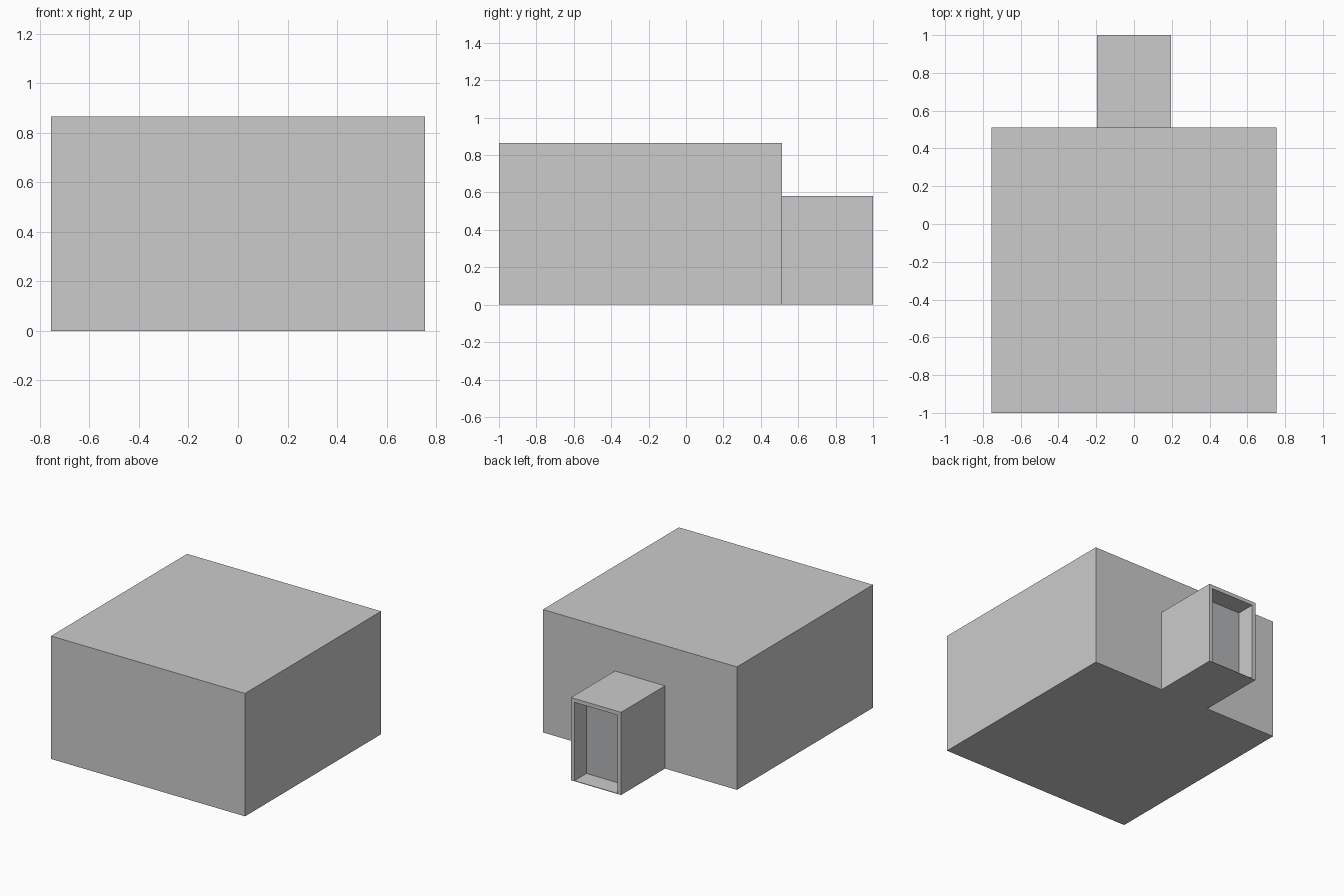
import bpy
import bmesh

if "Cube" in bpy.data.objects:
    bpy.data.objects.remove(bpy.data.objects["Cube"])


def box(name, x0, x1, y0, y1, z0, z1):
    """Axis-aligned box given by its limits."""
    bm = bmesh.new()
    bmesh.ops.create_cube(bm, size=1)
    bmesh.ops.scale(bm, vec=(x1 - x0, y1 - y0, z1 - z0), verts=bm.verts)
    bmesh.ops.translate(bm, vec=((x0 + x1) / 2, (y0 + y1) / 2, (z0 + z1) / 2), verts=bm.verts)
    return finish(name, bm)


def finish(name, bm):
    bmesh.ops.recalc_face_normals(bm, faces=bm.faces)
    mesh = bpy.data.meshes.new(name)
    bm.to_mesh(mesh)
    bm.free()
    obj = bpy.data.objects.new(name, mesh)
    bpy.context.collection.objects.link(obj)
    return obj


BACK, END = 0.512, 1.0       # rear wall of the building, open end of the porch
HALF, TOP, WALL = 0.195, 0.582, 0.027
DOOR_Y = 0.867               # the door sits back inside the porch
FLOOR = 0.004

# Main building block
box("main_building", -0.755, 0.755, -1.0, BACK, 0.0, 0.865)

# Porch walls and roof: an arch profile extruded along y
inner = HALF - WALL
profile = [(-HALF, 0), (-HALF, TOP), (HALF, TOP), (HALF, 0),
           (inner, 0), (inner, TOP - WALL), (-inner, TOP - WALL), (-inner, 0)]
bm = bmesh.new()
face = bm.faces.new([bm.verts.new((x, BACK, z)) for x, z in profile])
ext = bmesh.ops.extrude_face_region(bm, geom=[face], use_keep_orig=True)
moved = [g for g in ext["geom"] if isinstance(g, bmesh.types.BMVert)]
bmesh.ops.translate(bm, vec=(0, END - BACK, 0), verts=moved)
finish("porch_shell", bm)

# Thin porch floor
box("porch_floor", -inner, inner, BACK, END, 0.0, FLOOR)

# Recessed grey door
door = box("door", -inner, inner, DOOR_Y - 0.02, DOOR_Y, FLOOR, TOP - WALL)
mat = bpy.data.materials.new("door_grey")
mat.diffuse_color = (0.45, 0.46, 0.48, 1)
mat.use_nodes = True
mat.node_tree.nodes["Principled BSDF"].inputs["Base Color"].default_value = mat.diffuse_color
door.data.materials.append(mat)
